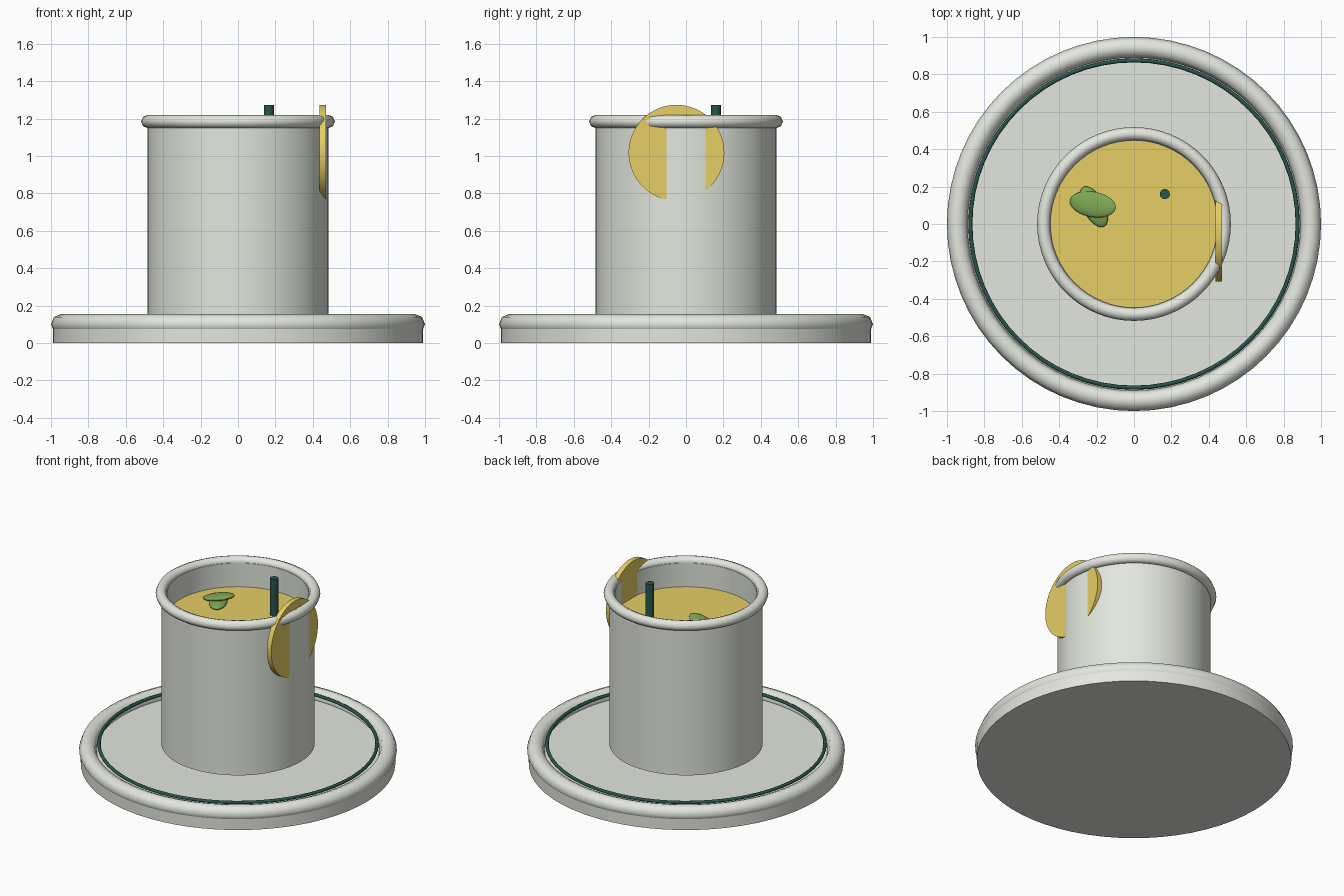
import bpy
from math import radians, pi

cube = bpy.data.objects.get("Cube")
if cube:
    bpy.data.objects.remove(cube, do_unlink=True)


def material(name, rgb):
    m = bpy.data.materials.new(name)
    m.use_nodes = True
    m.diffuse_color = (*rgb, 1)
    m.node_tree.nodes["Principled BSDF"].inputs["Base Color"].default_value = (*rgb, 1)
    return m


ceramic = material("pale ceramic", (0.77, 0.80, 0.73))
gold = material("lemon gold", (0.80, 0.62, 0.13))
leaf_green = material("leaf green", (0.20, 0.38, 0.085))
dark_green = material("dark green", (0.02, 0.09, 0.073))


def finish(name, mat):
    ob = bpy.context.object
    ob.name = name
    ob.data.materials.append(mat)
    bpy.ops.object.shade_smooth_by_angle(angle=radians(50))
    return ob


def cylinder(name, mat, radius, low, high, x=0, y=0, sides=64):
    bpy.ops.mesh.primitive_cylinder_add(vertices=sides, radius=radius, depth=high - low,
                                        location=(x, y, (low + high) / 2))
    return finish(name, mat)


def ring(name, mat, major, minor, z):
    bpy.ops.mesh.primitive_torus_add(major_radius=major, minor_radius=minor, location=(0, 0, z),
                                     major_segments=64, minor_segments=8)
    return finish(name, mat)


def leaf(name, x, y, z, size, turn, lift):
    bpy.ops.mesh.primitive_uv_sphere_add(segments=24, ring_count=12, radius=1, location=(x, y, z),
                                         rotation=(0, radians(-lift), radians(turn)))
    bpy.context.object.scale = size
    return finish(name, leaf_green)


# Saucer with recessed floor, rounded rim and painted band
cylinder("saucer_base", ceramic, 0.99, 0, 0.09)
ring("saucer_rim", ceramic, 0.945, 0.055, 0.1)
ring("saucer_band", dark_green, 0.875, 0.011, 0.138)

# Cup: cylinder without its lid, thickened inward
bpy.ops.mesh.primitive_cylinder_add(vertices=64, radius=0.483, depth=1.042,
                                    location=(0, 0, 0.664))
cup = bpy.context.object
lid = max(cup.data.polygons, key=lambda p: p.center.z).index
shell = cup.modifiers.new("thickness", 'SOLIDIFY')
shell.thickness = 0.038
shell.offset = -1
bpy.ops.object.mode_set(mode='EDIT')
bpy.ops.mesh.select_all(action='DESELECT')
bpy.ops.object.mode_set(mode='OBJECT')
cup.data.polygons[lid].select = True
bpy.ops.object.mode_set(mode='EDIT')
bpy.ops.mesh.delete(type='FACE')
bpy.ops.object.mode_set(mode='OBJECT')
bpy.ops.object.modifier_apply(modifier=shell.name)
finish("cup", ceramic)
ring("cup_rim", ceramic, 0.483, 0.035, 1.184)

# Drink filling the cup
cylinder("drink", gold, 0.448, 0.2, 1.02)

# Fruit slice pushed over the rim, standing upright
fruit = cylinder("fruit_slice", gold, 0.256, 1.0, 1.034, 0.454, -0.051)
fruit.rotation_euler.y = pi / 2

# Stirring stick
cylinder("stirrer", dark_green, 0.027, 0.9, 1.272, 0.165, 0.16, 16)

# Crossed leaves, the upper one propped on the lower
leaf("upper_leaf", -0.22, 0.105, 1.06, (0.131, 0.068, 0.022), -10, 18)
leaf("lower_leaf", -0.215, 0.092, 1.035, (0.12, 0.058, 0.025), -62, 0)
